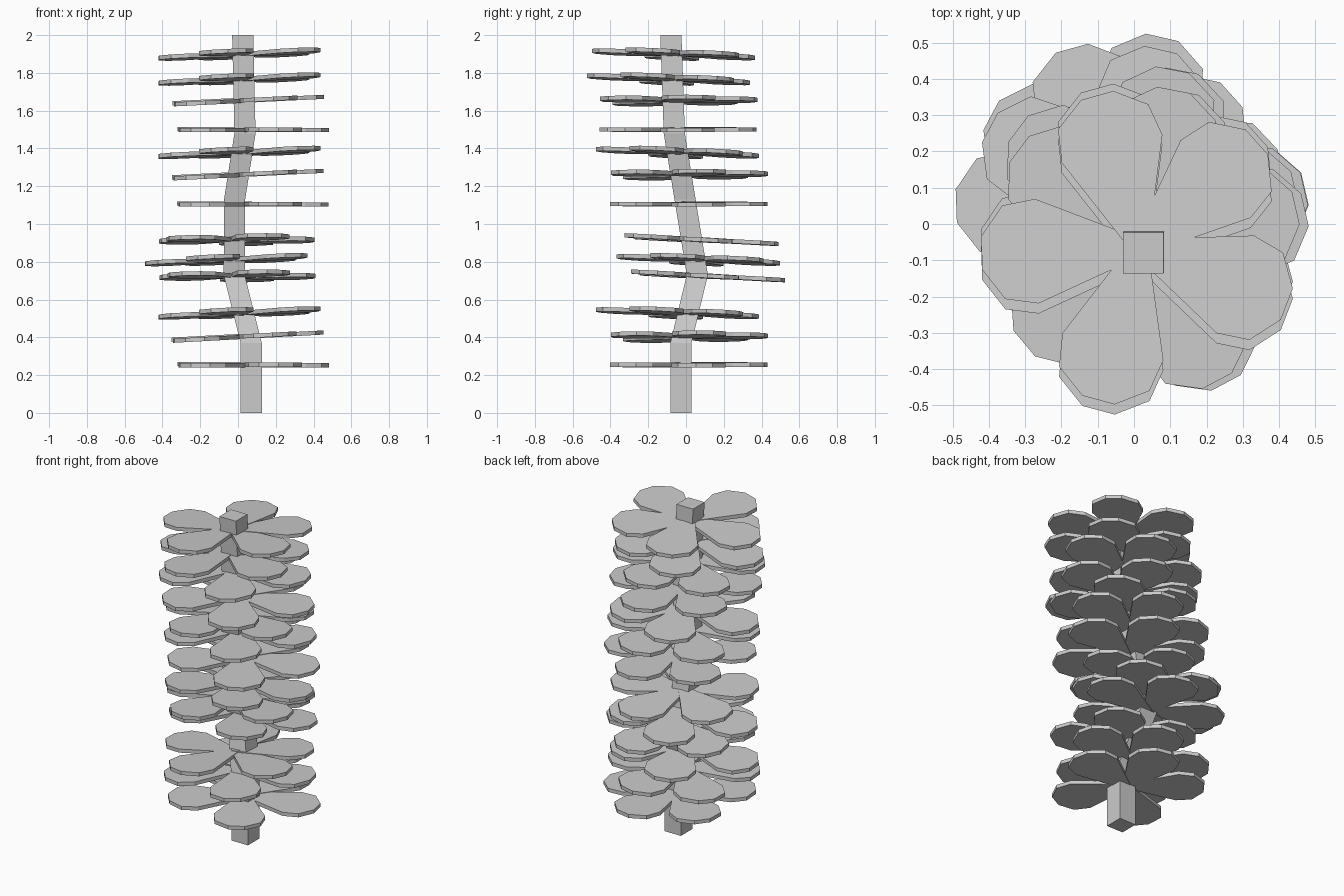
import bpy, bmesh
from math import radians, cos, sin

if "Cube" in bpy.data.objects:
    bpy.data.objects.remove(bpy.data.objects["Cube"])

def make_object(name, bm):
    bmesh.ops.recalc_face_normals(bm, faces=bm.faces)
    mesh = bpy.data.meshes.new(name)
    bm.to_mesh(mesh)
    bm.free()
    ob = bpy.data.objects.new(name, mesh)
    bpy.context.collection.objects.link(ob)
    return ob

def loft(bm, rings):
    # Bridge equal-length rings and cap both ends
    loops = [[bm.verts.new(p) for p in r] for r in rings]
    n = len(loops[0])
    for a, b in zip(loops, loops[1:]):
        for i in range(n):
            j = (i + 1) % n
            bm.faces.new((a[i], a[j], b[j], b[i]))
    bm.faces.new(loops[0][::-1])
    bm.faces.new(loops[-1])

# Crooked square stalk: x, y, z of the centre line
path = [(.07, -.027, 0), (.07, -.027, .37), (-.02, .06, .73),
        (-.018, -.005, 1.13), (.037, -.062, 1.48), (.025, -.08, 2)]
h = .056
bm = bmesh.new()
loft(bm, [[(x + sx * h, y + sy * h, z)
           for sx, sy in ((-1, -1), (1, -1), (1, 1), (-1, 1))] for x, y, z in path])
make_object("stalk", bm)

# Teardrop leaf outline: distance from stalk (share of length), half width
half = [(-.04, .018), (.65, .144), (.86, .129), (1, .046)]
outline = [(r, -w) for r, w in half] + [(r, w) for r, w in reversed(half)]
thick = .022

FLAT = [13, 79, 143, 220, 298]
EVEN = [8, 77, 152, 223, 300]
TURNED = [-21, 42, 105.5, 182, 255]
# Leaf whorls: centre x, y, z, slope in x, slope in y, leaf angles, leaf length
whorls = [
    (.052, 0, .255, 0, 0, FLAT, .43),
    (.022, .003, .405, .055, 0, FLAT, .43),
    (.015, -.045, .53, .045, -.045, TURNED, .435),
    (-.018, .10, .725, .01, -.055, EVEN, .425),
    (-.055, .065, .812, .045, -.045, TURNED, .435),
    (-.022, .066, .917, .01, -.055, EVEN, .425),
    (.05, 0, 1.106, 0, 0, FLAT, .43),
    (.024, .003, 1.263, .05, 0, FLAT, .43),
    (.015, -.045, 1.38, .045, -.045, TURNED, .435),
    (.052, -.058, 1.50, 0, 0, FLAT, .43),
    (.027, -.053, 1.655, .05, 0, FLAT, .43),
    (.015, -.093, 1.768, .045, -.045, TURNED, .435),
    (.015, -.065, 1.900, .045, -.045, TURNED, .435),
]
for k, (cx, cy, cz, gx, gy, angles, length) in enumerate(whorls):
    bm = bmesh.new()
    for i, a in enumerate(angles):
        c, s = cos(radians(a)), sin(radians(a))
        flat = [(r * length * c - w * s, r * length * s + w * c) for r, w in outline]
        lift = .003 * (i % 3 - 1)  # keeps overlapping leaves apart
        loft(bm, [[(cx + x, cy + y, cz + lift + gx * x + gy * y + d) for x, y in flat]
                  for d in (-thick / 2, thick / 2)])
    make_object(f"leaf_whorl_{k + 1}", bm)
